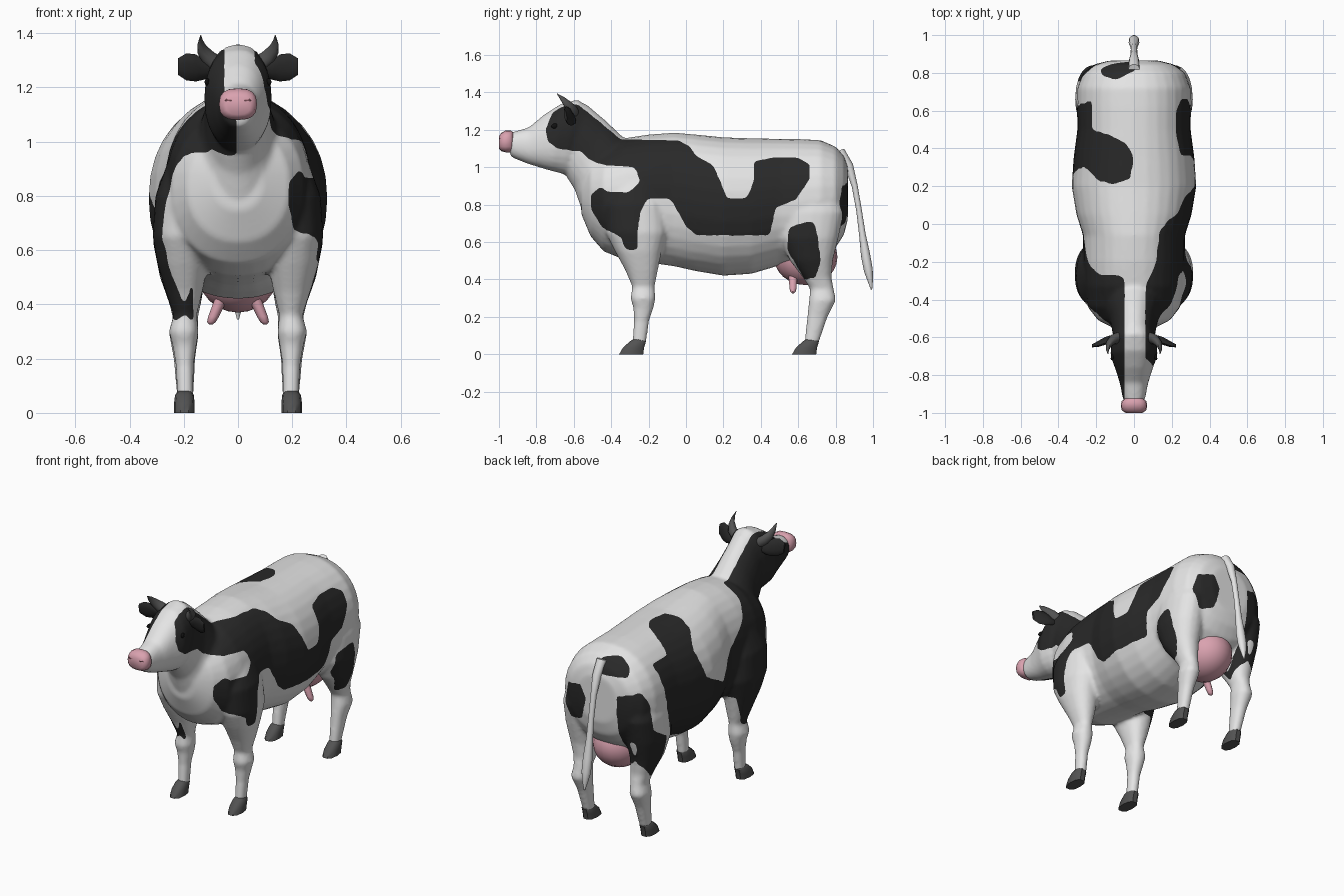
import bpy, bmesh, math
from mathutils import Vector as V


def material(name, r, g, b):
    m = bpy.data.materials.new(name)
    m.diffuse_color = (r, g, b, 1)
    return m


WHITE = material("white_hide", .78, .78, .78)
BLACK = material("black_hide", .022, .022, .022)
PINK = material("pink_skin", .70, .36, .43)
DARK_PINK = material("dark_pink", .30, .12, .15)
GREY = material("grey_horn", .085, .085, .085)
EYE = material("eye_black", .006, .006, .006)


def ring(c, a, b, n=24, p=1.0):
    """Closed oval around c with half axes a and b; p < 1 makes it boxier."""
    pts = []
    for i in range(n):
        t = 2 * math.pi * i / n
        k, s = math.cos(t), math.sin(t)
        k, s = math.copysign(abs(k) ** p, k), math.copysign(abs(s) ** p, s)
        pts.append(V(c) + V(a) * k + V(b) * s)
    return pts


def loft(bm, rings):
    vs = [[bm.verts.new(q) for q in r] for r in rings]
    n, faces = len(vs[0]), []
    for r0, r1 in zip(vs, vs[1:]):
        for i in range(n):
            j = (i + 1) % n
            faces.append(bm.faces.new((r0[i], r0[j], r1[j], r1[i])))
    faces += [bm.faces.new(vs[0]), bm.faces.new(vs[-1])]
    bmesh.ops.recalc_face_normals(bm, faces=faces)


def finish(name, bm, mat, angle=50):
    me = bpy.data.meshes.new(name)
    bm.to_mesh(me)
    bm.free()
    ob = bpy.data.objects.new(name, me)
    bpy.context.collection.objects.link(ob)
    if mat:
        me.materials.append(mat)
    bpy.ops.object.select_all(action='DESELECT')
    ob.select_set(True)
    bpy.context.view_layer.objects.active = ob
    bpy.ops.object.shade_smooth_by_angle(angle=math.radians(angle))
    return ob


def lofted(name, rings, mat, angle=50):
    bm = bmesh.new()
    loft(bm, rings)
    return finish(name, bm, mat, angle)


def span(top, bottom, w, n=24, p=1.0):
    """Ring between a top and a bottom point (y, z) with half width w."""
    t, b = V((0, *top)), V((0, *bottom))
    return ring((t + b) / 2, (t - b) / 2, (w, 0, 0), n, p)


def level(z, y0, y1, x0, x1, s, n=20, p=.9):
    """Horizontal ring for legs and hooves on side s."""
    return ring((s * (x0 + x1) / 2, (y0 + y1) / 2, z),
                ((x1 - x0) / 2, 0, 0), (0, (y1 - y0) / 2, 0), n, p)


# --- hide: torso, neck, head and legs fused into one skin ---
bm = bmesh.new()
torso = [(.865, .72, 1.00, .13), (.845, .64, 1.06, .21), (.80, .57, 1.11, .27),
         (.72, .51, 1.145, .30), (.62, .48, 1.15, .302), (.5, .475, 1.152, .30),
         (.35, .43, 1.155, .32), (.2, .42, 1.16, .33), (.05, .445, 1.175, .305),
         (-.06, .47, 1.185, .27), (-.2, .49, 1.175, .27), (-.33, .505, 1.155, .265),
         (-.44, .55, 1.10, .245), (-.51, .63, 1.05, .19), (-.56, .75, .97, .09)]
loft(bm, [span((y, zt), (y, zb), w, 32, .93) for y, zb, zt, w in torso])
neck = [((-.1, 1.16), (-.42, .62), .20), ((-.33, 1.155), (-.55, .75), .165),
        ((-.43, 1.25), (-.595, .88), .125), ((-.53, 1.335), (-.64, .95), .112)]
loft(bm, [span(*r) for r in neck])
head = [((-.50, 1.31), (-.60, .96), .095), ((-.58, 1.362), (-.66, .965), .12),
        ((-.67, 1.338), (-.72, .98), .125), ((-.76, 1.28), (-.78, .998), .098),
        ((-.84, 1.213), (-.845, 1.018), .075), ((-.92, 1.19), (-.92, 1.048), .06),
        ((-.95, 1.18), (-.94, 1.06), .05)]
loft(bm, [span(*r, 24, .88) for r in head])
front_leg = [(.95, -.36, -.16, .12, .25), (.80, -.44, -.11, .10, .305),
             (.65, -.43, -.10, .10, .315), (.55, -.38, -.13, .11, .298),
             (.45, -.325, -.15, .13, .268), (.36, -.287, -.168, .152, .238),
             (.30, -.297, -.163, .145, .255), (.25, -.282, -.173, .153, .242),
             (.18, -.278, -.197, .163, .23), (.05, -.288, -.215, .165, .224)]
rear_leg = [(.92, .58, .80, .12, .27), (.76, .50, .845, .10, .31),
            (.62, .50, .815, .10, .312), (.5, .555, .785, .12, .288),
            (.41, .625, .778, .135, .256), (.35, .663, .79, .148, .24),
            (.29, .658, .802, .145, .254), (.2, .648, .757, .158, .237),
            (.05, .632, .706, .165, .224)]
for s in (1, -1):
    for leg in (front_leg, rear_leg):
        loft(bm, [level(*r, s) for r in leg])
hide = finish("hide", bm, None)
rm = hide.modifiers.new("fuse", 'REMESH')
rm.mode, rm.voxel_size = 'VOXEL', .0115
sm = hide.modifiers.new("soften", 'SMOOTH')
sm.factor, sm.iterations = .5, 5
fused = bpy.data.meshes.new_from_object(
    hide.evaluated_get(bpy.context.evaluated_depsgraph_get()))
hide.modifiers.clear()
hide.data = fused
fused.materials.clear()
for m in (WHITE, BLACK):
    fused.materials.append(m)

# --- black patches, as outlines in (y, z) for each flank ---
RIGHT = [(-.75, 1.2), (-.74, 1.14), (-.69, 1.1), (-.55, 1.08), (-.52, 1.04), (-.425, 1.01),
         (-.27, 1.0), (-.245, .92), (-.31, .865), (-.42, .87), (-.46, .895), (-.51, .85),
         (-.505, .77), (-.445, .675), (-.345, .625), (-.325, .56), (-.26, .56), (-.25, .745),
         (-.205, .83), (-.085, .835), (-.055, .785), (0, .685), (.06, .635), (.445, .635),
         (.48, .785), (.585, .825), (.66, .935), (.665, 1.015), (.595, 1.05), (.475, 1.055),
         (.365, 1.03), (.365, .935), (.325, .83), (.22, .83), (.185, .92), (.145, 1.01),
         (.06, 1.055), (.02, 1.11), (-.045, 1.145), (-.195, 1.145), (-.345, 1.15),
         (-.42, 1.25), (-.5, 1.4), (-.64, 1.4), (-.71, 1.3)]
RIGHT_THIGH = [(.55, .675), (.61, .70), (.685, .71), (.705, .62), (.72, .495), (.69, .41),
               (.635, .4), (.58, .495), (.54, .56)]
LEFT = [(-1, 1.4), (-1, .98), (-.68, .93), (-.58, .97), (-.47, .95), (-.42, .85), (-.4, .72),
        (-.38, .6), (-.34, .5), (-.28, .34), (-.2, .36), (-.14, .55), (0, .51), (.3, .49),
        (.57, .56), (.61, .77), (.64, .98), (.65, 1.05), (.31, 1.05), (.29, .95), (.26, .85),
        (.07, .745), (0, .86), (-.2, .99), (-.27, 1.09), (-.3, 1.4)]
LEFT_THIGH = [(.9, .9), (.8, .94), (.76, .86), (.75, .7), (.62, .62), (.64, .46), (.7, .38),
              (.78, .48), (.81, .62), (.9, .75)]
# patches on the back and rump, in (x, y) and (x, z)
BACK = [(-.4, .66), (-.29, .64), (-.22, .5), (-.13, .47), (-.05, .43), (0, .36), (-.02, .24),
        (-.11, .21), (-.19, .23), (-.245, .29), (-.4, .33)]
RUMP = [(-.18, .83), (-.17, .79), (-.1, .76), (0, .81), (0, 1), (-.18, 1)]
REAR = [(.08, .84), (.12, .92), (.22, .9), (.25, .78), (.2, .68), (.11, .71)]


def inside(poly, a, b):
    hit = False
    for (a0, b0), (a1, b1) in zip(poly, poly[1:] + poly[:1]):
        if (b0 > b) != (b1 > b) and a < (a1 - a0) * (b - b0) / (b1 - b0) + a0:
            hit = not hit
    return hit


def is_black(x, y, z):
    if x > 0:
        if inside(RIGHT, y, z) and (y > -.05 or x > .06):
            return True
        return inside(RIGHT_THIGH, y, z) and x > .17 or y > .79 and inside(REAR, x, z)
    if x < (-.05 if z > 1.09 else -.004) and inside(LEFT, y, z) and (z > .6 or x < -.165):
        return True
    if x < -.13 and inside(LEFT_THIGH, y, z):
        return True
    return z > 1.02 and (inside(BACK, x, y) or inside(RUMP, x, y))


bm = bmesh.new()
bm.from_mesh(fused)
for f in bm.faces:
    f.smooth = True
    f.material_index = int(is_black(*f.calc_center_median()))
# even out the patch borders
border = {}
for e in bm.edges:
    if len(e.link_faces) == 2 and e.link_faces[0].material_index != e.link_faces[1].material_index:
        for v in e.verts:
            border.setdefault(v, []).append(e.other_vert(v))
for _ in range(4):
    moved = {v: v.co * .5 + (n[0].co + n[1].co) * .25 for v, n in border.items() if len(n) == 2}
    for v, co in moved.items():
        v.co = co
bm.to_mesh(fused)
bm.free()

# --- muzzle with nostrils ---
muzzle = [((-.925, 1.188), (-.925, 1.088), .05), ((-.94, 1.197), (-.938, 1.08), .066),
          ((-.965, 1.196), (-.965, 1.08), .07), ((-.988, 1.183), (-.985, 1.085), .064),
          ((-1, 1.165), (-1, 1.10), .045)]
lofted("muzzle", [span(*r, 16, .75) for r in muzzle], PINK)


def ball(name, c, r, mat, rot=0):
    bm = bmesh.new()
    bmesh.ops.create_uvsphere(bm, u_segments=20, v_segments=12, radius=1)
    for v in bm.verts:
        v.co = V((v.co.x * r[0], v.co.y * r[1], v.co.z * r[2]))
    ob = finish(name, bm, mat)
    ob.location, ob.rotation_euler = c, (0, 0, rot)


# --- paired parts ---
for s, side in ((1, "right"), (-1, "left")):
    ball(side + "_nostril", (s * .032, -.996, 1.153), (.018, .005, .005), DARK_PINK)
    ball(side + "_eye", (s * .112, -.70, 1.22), (.009, .022, .014), EYE, s * .35)
    ear = [(.095, -.605, 1.26, .02, .014), (.125, -.61, 1.265, .036, .018),
           (.155, -.62, 1.272, .05, .018), (.19, -.635, 1.276, .05, .014),
           (.222, -.645, 1.277, .03, .007)]
    lofted(side + "_ear", [ring((s * x, y, z), (0, -b * .6, a), (0, b, 0), 10)
                           for x, y, z, a, b in ear], BLACK)
    horn = [(.075, -.60, 1.285, .03), (.112, -.612, 1.312, .027), (.133, -.635, 1.34, .02),
            (.14, -.66, 1.367, .012), (.138, -.688, 1.392, .002)]
    lofted(side + "_horn", [ring((s * x, y, z), (s * r * .8, 0, -r * .7), (0, r, r * .3), 10)
                            for x, y, z, r in horn], GREY)
    for name, dy in (("front", 0), ("rear", .925)):
        hoof = [(0, -.36, -.226, .16, .236), (.035, -.34, -.222, .16, .236),
                (.066, -.305, -.213, .163, .232), (.08, -.285, -.22, .17, .222)]
        lofted(f"{side}_{name}_hoof", [level(z, a + dy, b + dy, c, d, s, 10, .8)
                                       for z, a, b, c, d in hoof], GREY, 40)
    teat = [(.06, .42, .026), (.075, .39, .022), (.09, .355, .02), (.098, .335, .016),
            (.1, .326, .006)]
    lofted(side + "_teat", [ring((s * x, .572, z), (r, 0, 0), (0, r, 0), 10)
                            for x, z, r in teat], PINK)

# --- udder and tail ---
ball("udder", (0, .64, .52), (.15, .17, .15), PINK)
tail = [(.82, 1.09, .03), (.87, 1.01, .026), (.902, .90, .018), (.925, .77, .017),
        (.943, .64, .02), (.96, .53, .028), (.975, .45, .027), (.985, .40, .018),
        (.992, .345, .004)]
lofted("tail", [ring((0, y, z), (r, 0, 0), (0, r * .85, r * .3), 12) for y, z, r in tail], WHITE)
